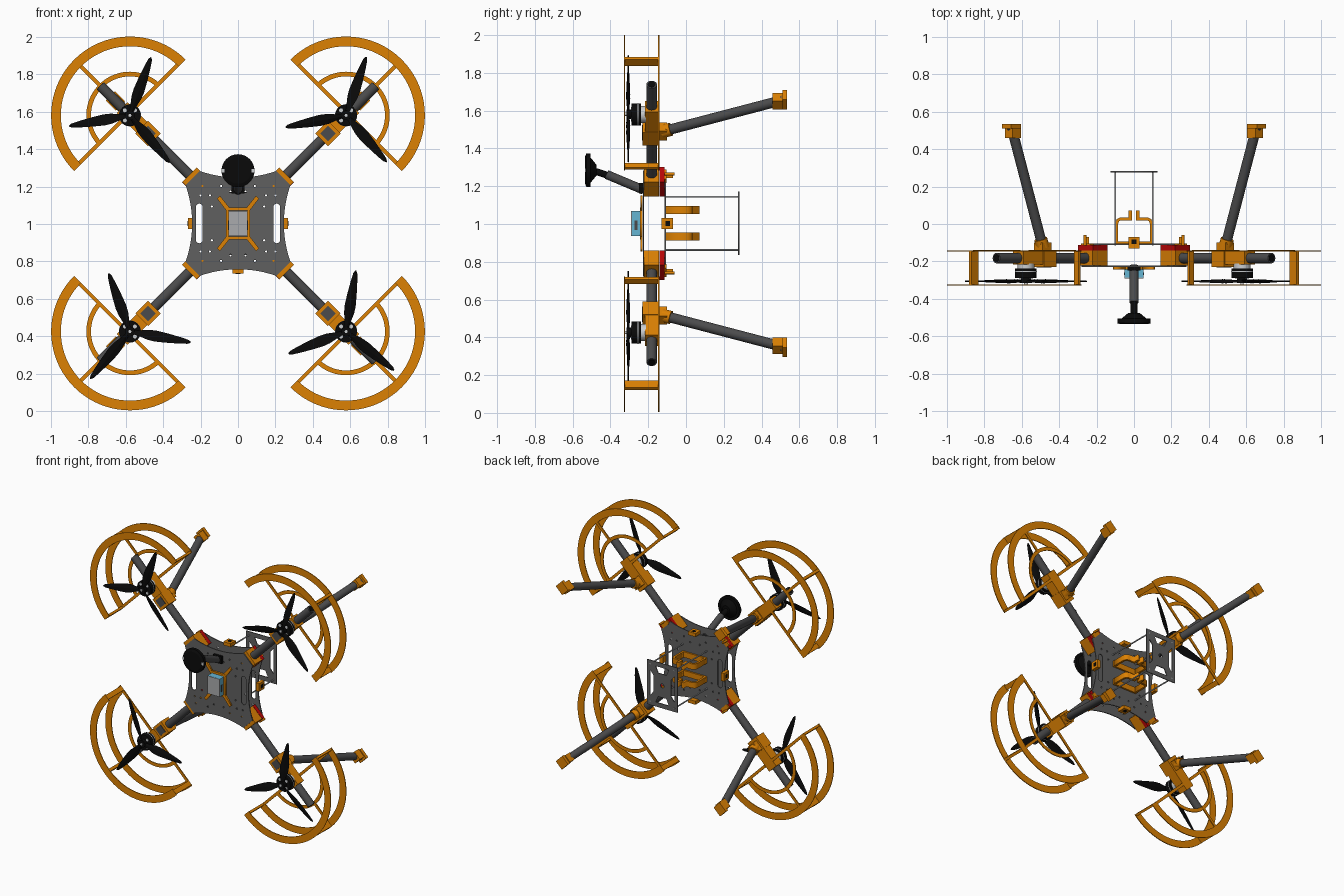
import bpy, bmesh, math
from math import sin, cos, pi, radians
from mathutils import Matrix, Vector

if "Cube" in bpy.data.objects:
    bpy.data.objects.remove(bpy.data.objects["Cube"])

CZ = 1.003                      # height of the hub centre
C = Matrix.Translation((0, 0, CZ))
I = Matrix.Identity(4)
TO_XZ = Matrix.Rotation(pi / 2, 4, 'X')


def mat(name, r, g, b):
    m = bpy.data.materials.new(name)
    m.diffuse_color = (r, g, b, 1)
    m.use_nodes = True
    m.node_tree.nodes["Principled BSDF"].inputs["Base Color"].default_value = m.diffuse_color
    return m


ORANGE = mat("orange_plastic", .72, .22, .001)
GREY = mat("carbon_plate_grey", .115, .115, .115)
TUBE = mat("tube_grey", .07, .07, .072)
BLACK = mat("black", .003, .003, .003)
RED = mat("red", .5, .002, .002)
BLUE = mat("light_blue", .13, .46, .65)
SILVER = mat("silver", .6, .62, .64)
PALE = mat("pale_grey", .4, .41, .42)


def add(name, bm, m, M=I):
    bm.transform(M)
    bmesh.ops.recalc_face_normals(bm, faces=bm.faces)
    me = bpy.data.meshes.new(name)
    bm.to_mesh(me)
    bm.free()
    me.materials.append(m)
    o = bpy.data.objects.new(name, me)
    bpy.context.collection.objects.link(o)
    return o


def box(name, c, s, m, M=I):
    bm = bmesh.new()
    bmesh.ops.create_cube(bm, size=1, matrix=Matrix.Translation(c) @ Matrix.Diagonal((*s, 1)))
    return add(name, bm, m, M)


def rod(name, p, q, r, m, M=I, r2=None, n=24):
    p, q = Vector(p), Vector(q)
    d = q - p
    bm = bmesh.new()
    T = Matrix.Translation((p + q) / 2) @ d.to_track_quat('Z', 'Y').to_matrix().to_4x4()
    bmesh.ops.create_cone(bm, cap_ends=True, segments=n, radius1=r, radius2=r if r2 is None else r2,
                          depth=d.length, matrix=T)
    for f in bm.faces:
        f.smooth = len(f.verts) == 4
    return add(name, bm, m, M)


def plate(name, loops, t, m, M=I):
    """Flat outline (later loops are holes) extruded to thickness t."""
    cu = bpy.data.curves.new(name, 'CURVE')
    cu.dimensions, cu.fill_mode, cu.extrude = '2D', 'BOTH', t / 2
    for pts in loops:
        s = cu.splines.new('POLY')
        s.points.add(len(pts) - 1)
        for sp, (a, b) in zip(s.points, pts):
            sp.co = (a, b, 0, 1)
        s.use_cyclic_u = True
    tmp = bpy.data.objects.new(name + "_tmp", cu)
    bpy.context.collection.objects.link(tmp)
    dg = bpy.context.evaluated_depsgraph_get()
    me = bpy.data.meshes.new_from_object(tmp.evaluated_get(dg))
    bm = bmesh.new()
    bm.from_mesh(me)
    bpy.data.objects.remove(tmp)
    bmesh.ops.remove_doubles(bm, verts=bm.verts, dist=1e-5)
    return add(name, bm, m, M)


def arc(r, a0, a1, n, cx=0, cy=0):
    return [(cx + r * cos(a0 + (a1 - a0) * i / n), cy + r * sin(a0 + (a1 - a0) * i / n)) for i in range(n + 1)]


def circle(x, y, r, n=10):
    return arc(r, 0, 2 * pi, n, x, y)[:-1]


def half_ring(ro, ri):
    return arc(ro, -pi / 2, pi / 2, 40) + arc(ri, pi / 2, -pi / 2, 40)


def at_y(y, M=C):
    return M @ Matrix.Translation((0, y, 0)) @ TO_XZ


# propeller: three twisted, tapered blades
def propeller(name, centre, a0, hand):
    bm = bmesh.new()
    secs = [(.01, .022, 28), (.05, .034, 26), (.10, .058, 22), (.14, .062, 18),
            (.20, .052, 14), (.27, .036, 10), (.315, .022, 8), (.33, .006, 8)]
    for k in range(3):
        a = radians(a0 + 120 * k)
        d, n, y = Vector((cos(a), 0, sin(a))), Vector((-sin(a), 0, cos(a))), Vector((0, 1, 0))
        prev = None
        for r, w, p in secs:
            p = radians(p) * hand
            ch, up = n * cos(p) + y * sin(p), y * cos(p) - n * sin(p)
            o = Vector(centre) + d * r
            ring = [bm.verts.new(o + v) for v in (ch * w / 2, up * .004, -ch * w / 2, -up * .004)]
            if prev:
                for i in range(4):
                    bm.faces.new((prev[i], prev[(i + 1) % 4], ring[(i + 1) % 4], ring[i]))
            else:
                bm.faces.new(ring)
            prev = ring
        bm.faces.new(prev)
    add(name, bm, BLACK)


# four arms with motor, propeller guard and leg
MR = .817                       # motor distance along the arm
for sx, sz, tag, ang in ((-1, 1, "upper_left", 70), (1, 1, "upper_right", 71),
                         (-1, -1, "lower_left", 110), (1, -1, "lower_right", 81)):
    u = Vector((sx, 0, sz)).normalized()
    y = Vector((0, 1, 0))
    w = u.cross(y)
    A = C @ Matrix((u, y, w)).transposed().to_4x4()    # x = outward, y = depth
    G = A @ Matrix.Translation((MR, 0, 0))
    rod(tag + "_arm_tube", (.26, -.182, 0), (1.04, -.182, 0), .028, TUBE, A)
    rod(tag + "_arm_bore", (1.035, -.182, 0), (1.042, -.182, 0), .021, BLACK, A)
    # hub corner clamp
    box(tag + "_hub_clamp", (.312, -.182, 0), (.11, .08, .11), ORANGE, A)
    box(tag + "_red_spacer", (.312, -.127, 0), (.11, .028, .112), RED, A)
    box(tag + "_corner_cap", (.352, -.108, 0), (.03, .01, .07), ORANGE, A)
    rod(tag + "_corner_peg", (.37, -.115, 0), (.37, -.06, 0), .008, ORANGE, A, n=10)
    # leg clamp and leg
    box(tag + "_leg_clamp", (.68, -.184, 0), (.095, .09, .095), ORANGE, A)
    box(tag + "_leg_clamp_inset", (.68, -.230, 0), (.058, .006, .058), TUBE, A)
    box(tag + "_leg_socket", (.69, -.125, 0), (.07, .05, .065), ORANGE, A)
    p, q = Vector((.688, -.125, 0)), Vector((.925, .515, 0))
    rod(tag + "_leg_collar", p, p.lerp(q, .07), .036, ORANGE, A, n=12)
    rod(tag + "_leg", p, q, .027, TUBE, A)
    box(tag + "_foot_neck", p.lerp(q, .955), (.066, .055, .058), ORANGE, A)
    box(tag + "_foot", (.926, .5225, 0), (.075, .025, .07), ORANGE, A)
    # motor mount and motor
    box(tag + "_motor_mount", (.8, -.18, 0), (.15, .072, .082), ORANGE, A)
    rod(tag + "_motor_base", (0, -.212, 0), (0, -.238, 0), .045, SILVER, G)
    rod(tag + "_motor_can", (0, -.238, 0), (0, -.288, 0), .058, BLACK, G)
    rod(tag + "_motor_ring", (0, -.252, 0), (0, -.256, 0), .0595, SILVER, G)
    for k in range(4):
        c, s = .038 * cos(k * pi / 2), .038 * sin(k * pi / 2)
        rod(tag + "_motor_bolt", (c, -.284, s), (c, -.291, s), .011, SILVER, G, n=8)
    rod(tag + "_prop_hub", (0, -.288, 0), (0, -.316, 0), .026, BLACK, G)
    rod(tag + "_prop_nut", (0, -.316, 0), (0, -.322, 0), .009, SILVER, G, n=6)
    propeller(tag + "_propeller", G @ Vector((0, -.306, 0)), ang, sx * sz)
    # guard: two half hoops, inner half ring, spokes and struts
    for nm, gy in (("front", -.325), ("rear", -.144)):
        plate(f"{tag}_guard_{nm}_hoop", [half_ring(.421, .369)], .006, ORANGE, at_y(gy, G))
    plate(tag + "_guard_inner_ring", [half_ring(.233, .208)], .006, ORANGE, at_y(-.144, G))
    box(tag + "_guard_mid_spoke", (.295, -.144, 0), (.16, .008, .02), ORANGE, G)
    box(tag + "_guard_mid_strut", (.395, -.235, 0), (.05, .18, .02), ORANGE, G)
    for s, nm in ((-1, "a"), (1, "b")):
        box(f"{tag}_guard_end_spoke_{nm}", (.01, -.144, s * .21), (.02, .008, .34), ORANGE, G)
        box(f"{tag}_guard_end_strut_{nm}", (.008, -.235, s * .397), (.016, .18, .035), ORANGE, G)

# hub plates: concave sides, chamfered corners, slots and holes
outline = []
for k in range(4):
    c, s = cos(k * pi / 2), sin(k * pi / 2)
    for i in range(13):
        v = -1 + i / 6
        a, b = .245 + .035 * v * v, .205 * v
        outline.append((a * c - b * s, a * s + b * c))
holes = []
for s in (-1, 1):
    holes.append(arc(.018, 0, pi, 8, s * .207, .088) + arc(.018, pi, 2 * pi, 8, s * .207, -.088))
    for t in (-1, 1):
        for x, z in ((.15, .15), (.09, .2), (.04, .17), (.14, .09), (.19, .2), (.2, .15)):
            holes.append(circle(s * x, t * z, .006))
for nm, py in (("front", -.225), ("back", -.109)):
    plate(nm + "_hub_plate", [outline] + holes, .007, GREY, at_y(py))

# edge tabs in the middle of each hub side
for k, nm in enumerate(("right", "top", "left", "bottom")):
    R = C @ Matrix.Rotation(-k * pi / 2, 4, 'Y')
    box(nm + "_edge_tab", (.254, -.1, 0), (.026, .062, .06), ORANGE, R)
    box(nm + "_edge_tab_hole", (.267, -.096, 0), (.004, .024, .026), BLACK, R)

# front sensor in its cross-shaped holder
rect = lambda a, b: [(-a, -b), (a, -b), (a, b), (-a, b)]
plate("sensor_frame", [rect(.063, .085), rect(.05, .07)], .014, ORANGE, at_y(-.236))
for sx in (-1, 1):
    for sz in (-1, 1):
        plate("sensor_holder_strap", [[(sx * a, sz * b) for a, b in
              ((.045, .083), (.062, .068), (.112, .133), (.097, .148))]], .012, ORANGE, at_y(-.236))
box("sensor_body", (0, -.258, 0), (.102, .058, .134), BLUE, C)
box("sensor_window", (0, -.288, 0), (.1, .006, .132), PALE, C)
for s in (-1, 1):
    box("sensor_port", (s * .051, -.265, -.01), (.004, .014, .05), TUBE, C)

# antenna mast and disc
box("mast_base", (0, -.235, 1.19), (.07, .025, .055), BLACK)
rod("mast_lower", (0, -.225, 1.18), (0, -.42, 1.262), .024, TUBE)
rod("mast_upper", (0, -.39, 1.25), (0, -.50, 1.285), .018, BLACK)
rod("antenna_cone", (0, -.475, 1.285), (0, -.508, 1.285), .03, BLACK, r2=.07, n=32)
rod("antenna_disc", (0, -.506, 1.285), (0, -.528, 1.285), .088, BLACK, n=40)
rod("antenna_face", (0, -.528, 1.285), (0, -.535, 1.285), .088, BLACK, r2=.07, n=40)
for s in (-1, 1):
    box("antenna_clip", (s * .08, -.53, 1.285), (.014, .008, .02), SILVER)

# rear rods and rear plate with four windows
for sx in (-1, 1):
    for sz in (-1, 1):
        rod("rear_rod", (sx * .1, -.115, sz * .141), (sx * .1, .283, sz * .141), .005, PALE, C, n=10)
wins = [[(-.055, s * .135), (.055, s * .135), (.034, s * .088), (-.034, s * .088)] for s in (-1, 1)]
wins += [[(s * .1, -.095), (s * .1, .095), (s * .072, .06), (s * .072, -.06)] for s in (-1, 1)]
plate("rear_plate", [rect(.126, .168)] + wins + [circle(0, 0, .015)], .006, GREY, at_y(.279))

# two rear clip brackets, each with a pair of prongs
half = [(.1, -.108), (.1, .005), (.093, .025), (.075, .035), (.03, .035), (.03, .072), (.012, .072),
        (.012, .02), (.07, .02), (.08, .014), (.085, .002), (.085, -.108)]
for z, nm in ((.07, "upper"), (-.07, "lower")):
    T = C @ Matrix.Translation((0, 0, z))
    for s in (-1, 1):
        plate(nm + "_rear_clip", [[(s * a, b) for a, b in half]], .042, ORANGE, T)
    box(nm + "_rear_clip_base", (0, -.1, 0), (.2, .014, .042), ORANGE, T)
